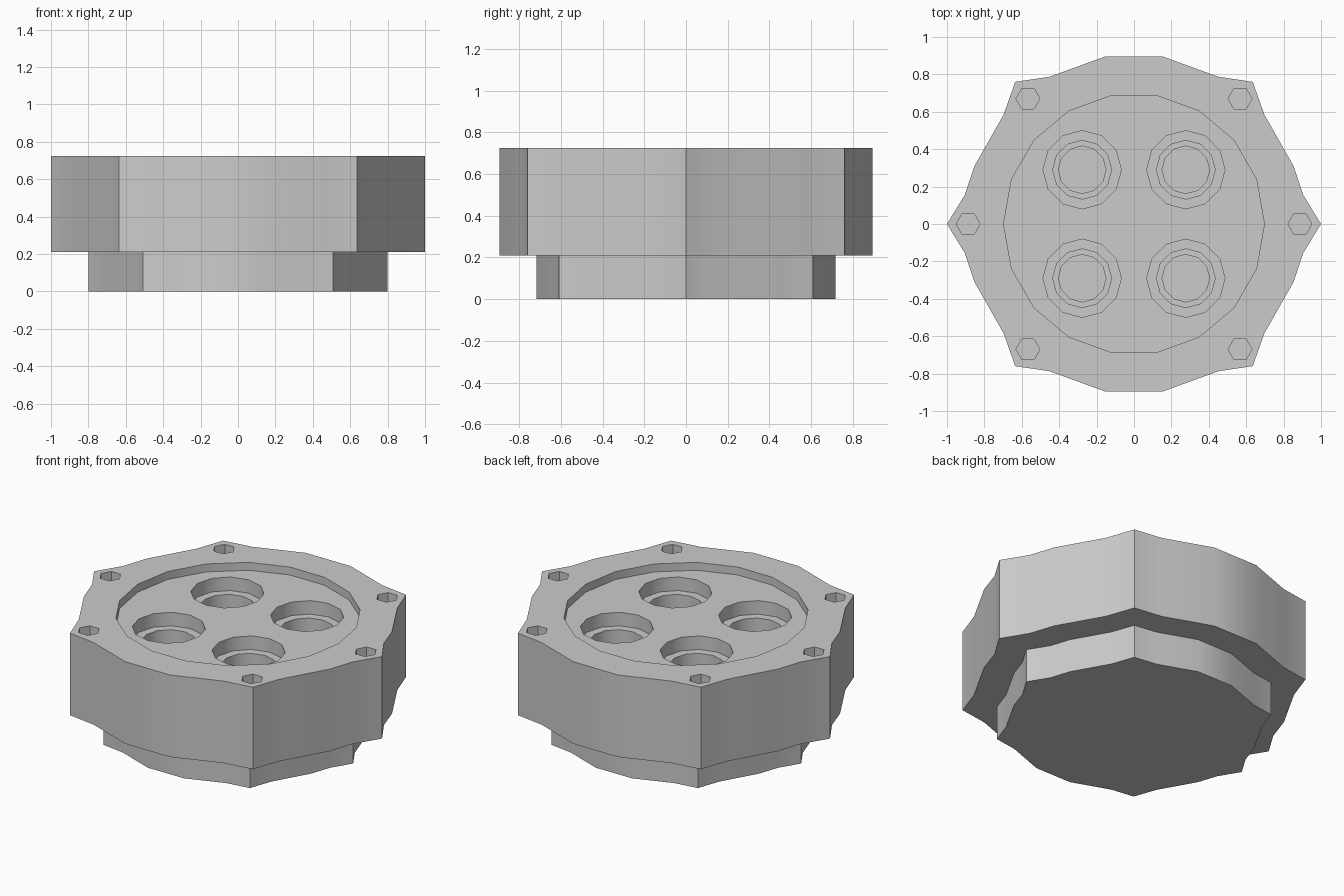
import bpy, bmesh, math

if "Cube" in bpy.data.objects:
    bpy.data.objects.remove(bpy.data.objects["Cube"])

# Quarter of the six-pointed flange outline, mirrored to the full loop
QUARTER = [(1, 0), (0.905, 0.155), (0.853, 0.31), (0.697, 0.585),
           (0.635, 0.76), (0.452, 0.787), (0.155, 0.895)]
half = QUARTER + [(-x, y) for x, y in reversed(QUARTER)]
OUTLINE = half + [(x, -y) for x, y in reversed(half[1:-1])]


def make_object(name, bm):
    bmesh.ops.recalc_face_normals(bm, faces=bm.faces)
    mesh = bpy.data.meshes.new(name)
    bm.to_mesh(mesh)
    bm.free()
    obj = bpy.data.objects.new(name, mesh)
    bpy.context.collection.objects.link(obj)
    return obj


def loft(name, rings):
    """Closed solid through equal-length rings of points."""
    bm = bmesh.new()
    loops = [[bm.verts.new(p) for p in ring] for ring in rings]
    n = len(loops[0])
    for a, b in zip(loops, loops[1:]):
        for i in range(n):
            j = (i + 1) % n
            bm.faces.new((a[i], a[j], b[j], b[i]))
    bm.faces.new(loops[0])
    bm.faces.new(loops[-1])
    return make_object(name, bm)


def slab(name, scale, z0, z1):
    return loft(name, [[(x * scale, y * scale, z) for x, y in OUTLINE] for z in (z0, z1)])


def turned(name, cx, cy, sides, profile):
    """Solid of revolution from (radius, z) pairs."""
    angles = [2 * math.pi * i / sides for i in range(sides)]
    return loft(name, [[(cx + r * math.cos(a), cy + r * math.sin(a), z) for a in angles]
                       for r, z in profile])


def cut(target, cutter):
    mod = target.modifiers.new("cut", 'BOOLEAN')
    mod.operation = 'DIFFERENCE'
    mod.solver = 'EXACT'
    mod.object = cutter
    bpy.context.view_layer.objects.active = target
    bpy.ops.object.modifier_apply(modifier=mod.name)
    bpy.data.objects.remove(cutter, do_unlink=True)


TOP = 0.725

# Narrow base and wide upper body
base = slab("base", 0.8, 0, 0.21)
body = slab("upper_body", 1.0, 0.21, TOP)

# Shallow round recess in the top
cut(body, turned("recess_cutter", 0, 0, 18, [(0.697, 0.675), (0.697, 0.9)]))

# Four stepped sockets
for sx in (-1, 1):
    for sy in (-1, 1):
        cut(body, turned("socket_cutter", 0.277 * sx, 0.29 * sy, 12,
                         [(0.127, 0.42), (0.127, 0.5), (0.157, 0.5), (0.157, 0.59),
                          (0.209, 0.59), (0.209, 0.9)]))

# Six hexagonal bolt holes near the points
for x, y in [(0.887, 0), (0.567, 0.67), (0.567, -0.67)]:
    for s in (-1, 1):
        cut(body, turned("bolt_hole_cutter", x * s, y, 6, [(0.064, 0.52), (0.064, 0.9)]))

# Smooth the gently curved walls, keep corners sharp
bpy.ops.object.select_all(action='DESELECT')
for obj in (base, body):
    obj.select_set(True)
bpy.context.view_layer.objects.active = body
bpy.ops.object.shade_smooth_by_angle(angle=math.radians(35))
